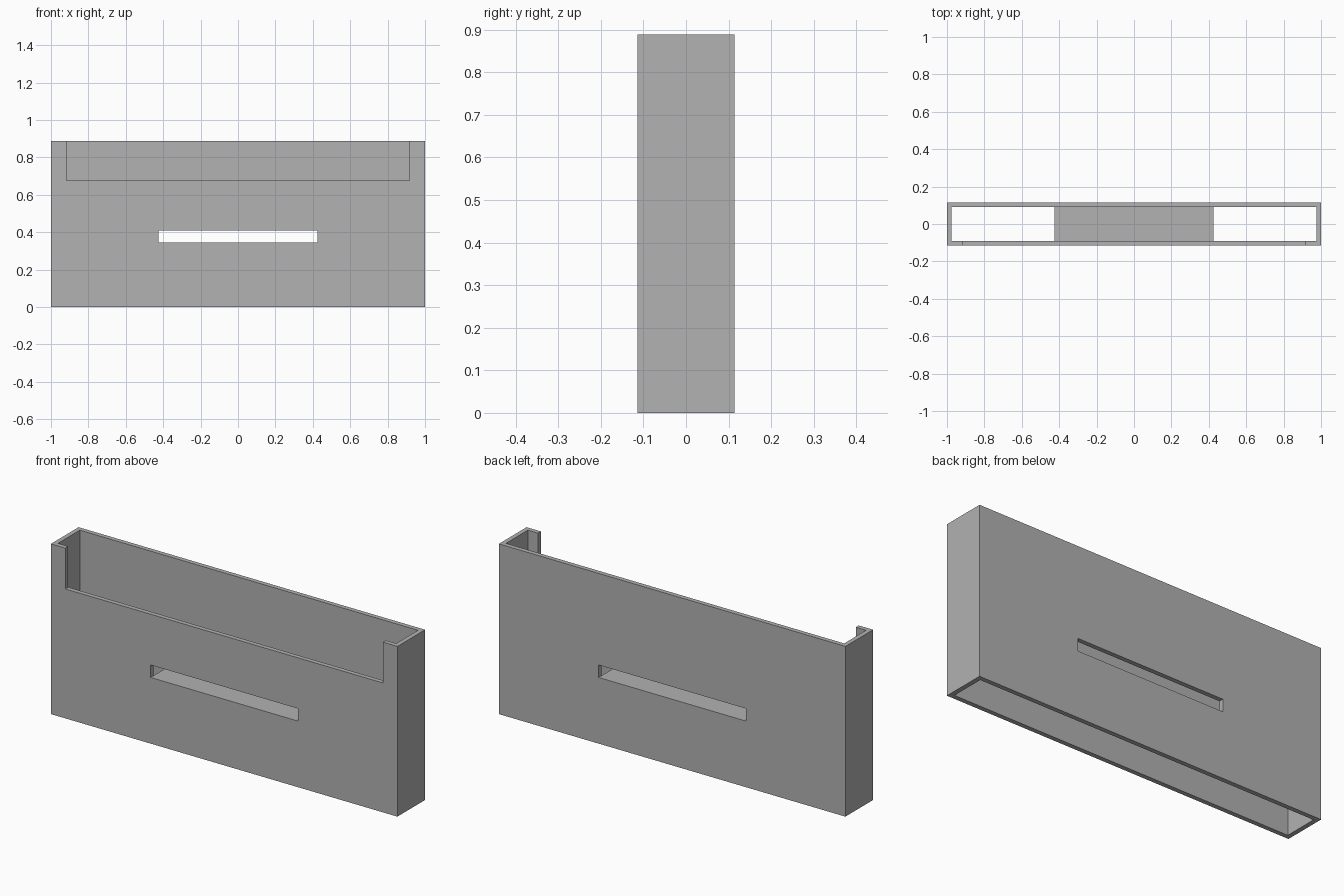
import bpy

default_cube = bpy.data.objects.get("Cube")
if default_cube:
    bpy.data.objects.remove(default_cube, do_unlink=True)

# Overall sizes
WIDTH, DEPTH, HEIGHT = 2.0, 0.228, 0.888
WALL = 0.024
SLOT_HALF, SLOT_LOW, SLOT_HIGH = 0.425, 0.345, 0.41
NOTCH_HALF, NOTCH_LOW = 0.917, 0.675

grey = bpy.data.materials.new("plain grey")
grey.use_nodes = True
colour = (0.445, 0.445, 0.445, 1)
grey.diffuse_color = colour
grey.node_tree.nodes["Principled BSDF"].inputs["Base Color"].default_value = colour


def box(name, low, high):
    """Box between two opposite corners."""
    bpy.ops.mesh.primitive_cube_add(size=1)
    obj = bpy.context.object
    obj.name = name
    for v in obj.data.vertices:
        v.co = [h if c > 0 else l for c, l, h in zip(v.co, low, high)]
    obj.data.materials.append(grey)
    return obj


def cut(target, cutter):
    """Subtract the cutter from the target, then discard it."""
    cutter.hide_render = True
    mod = target.modifiers.new("cut", "BOOLEAN")
    mod.operation = "DIFFERENCE"
    mod.solver = "EXACT"
    mod.object = cutter
    bpy.context.view_layer.objects.active = target
    bpy.ops.object.modifier_apply(modifier=mod.name)
    bpy.data.objects.remove(cutter, do_unlink=True)


x, y = WIDTH / 2, DEPTH / 2
inner_x, inner_y = x - WALL, y - WALL

# Rectangular sleeve, open at top and bottom
sleeve = box("sleeve", (-x, -y, 0), (x, y, HEIGHT))
cut(sleeve, box("cavity_cutter", (-inner_x, -inner_y, -1), (inner_x, inner_y, 2)))

# Long slot through the front and back walls
cut(sleeve, box("slot_cutter", (-SLOT_HALF, -1, SLOT_LOW), (SLOT_HALF, 1, SLOT_HIGH)))

# Wide notch in the top of the front wall
cut(sleeve, box("notch_cutter", (-NOTCH_HALF, -1, NOTCH_LOW), (NOTCH_HALF, -inner_y / 2, 2)))

# Thin shelf joining the lower edges of the two slots
box("slot_shelf", (-SLOT_HALF, -inner_y, SLOT_LOW - 0.004), (SLOT_HALF, inner_y, SLOT_LOW))
